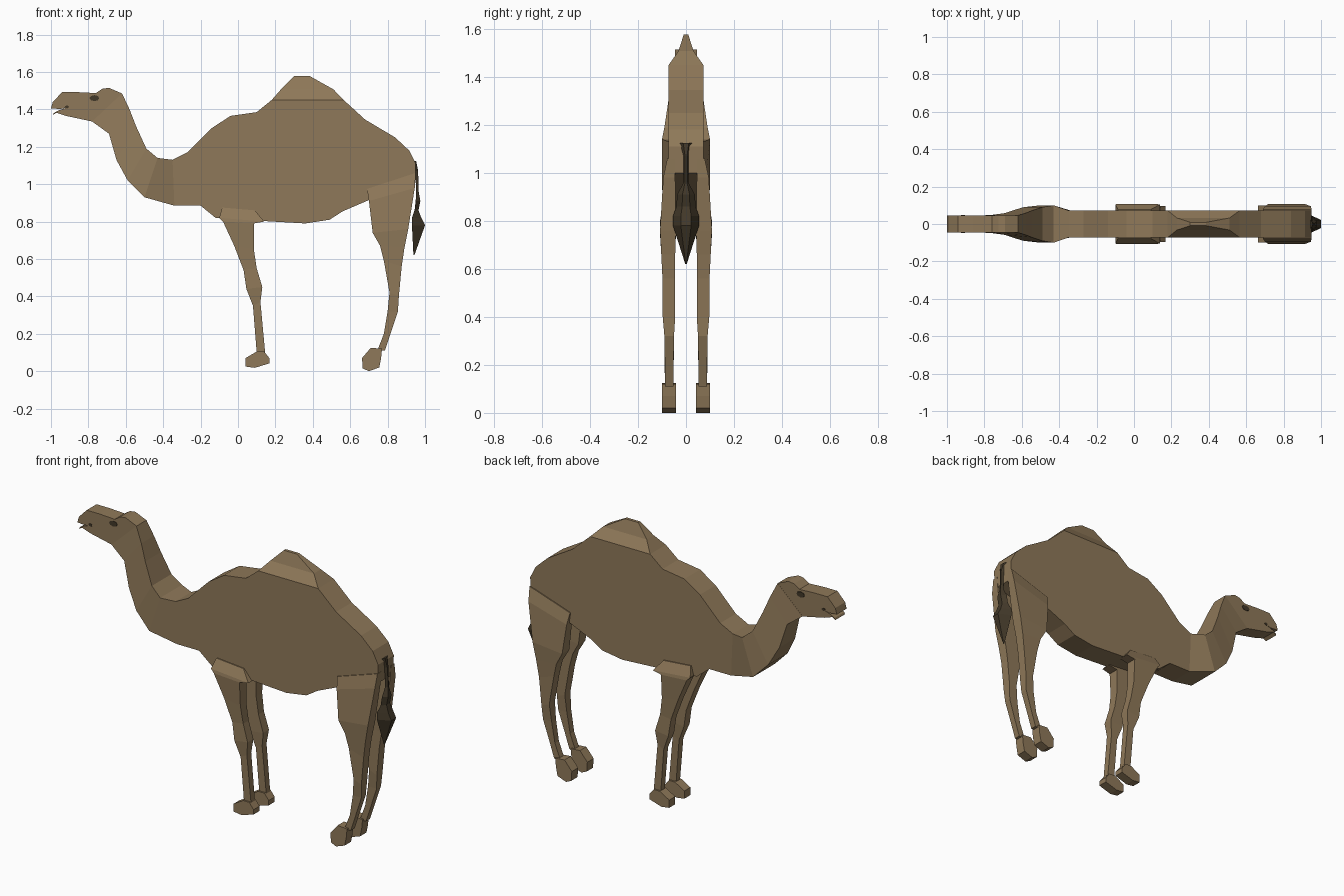
import bpy, bmesh, math


def material(name, rgb):
    m = bpy.data.materials.new(name)
    m.diffuse_color = (*rgb, 1)
    return m


TAN = material("tan_hide", (0.275, 0.19, 0.10))
DARK = material("dark_hair", (0.055, 0.04, 0.022))


def finish(name, bm, mat, mirror=False):
    bmesh.ops.recalc_face_normals(bm, faces=bm.faces)
    me = bpy.data.meshes.new(name)
    bm.to_mesh(me)
    bm.free()
    me.materials.append(mat)
    ob = bpy.data.objects.new(name, me)
    bpy.context.collection.objects.link(ob)
    if mirror:
        ob.modifiers.new("mirror", 'MIRROR').use_axis = (False, True, False)
    return ob


def loft(name, rings, mat, mirror=False):
    """Skin a list of equal-length point loops and cap both ends."""
    bm = bmesh.new()
    loops = [[bm.verts.new(p) for p in r] for r in rings]
    n = len(loops[0])
    for a, b in zip(loops, loops[1:]):
        for i in range(n):
            j = (i + 1) % n
            bm.faces.new((a[i], a[j], b[j], b[i]))
    bm.faces.new(loops[0])
    bm.faces.new(loops[-1][::-1])
    return finish(name, bm, mat, mirror)


def slab(name, outline, y0, y1, mat, mirror=False):
    """Side outline (x, z) extruded from y0 to y1."""
    return loft(name, [[(x, y, z) for x, z in outline] for y in (y0, y1)], mat, mirror)


# Torso
slab("torso", [
    (-.35, 1.13), (-.27, 1.17), (-.14, 1.30), (-.04, 1.365), (.10, 1.385),
    (.18, 1.45), (.565, 1.45), (.68, 1.345), (.84, 1.25), (.915, 1.18),
    (.95, 1.11), (.945, 1.0), (.70, .915), (.56, .855), (.49, .81),
    (.36, .79), (.10, .805), (-.12, .82), (-.20, .885), (-.34, .885)],
    -.072, .072, TAN)

# Hump narrowing to a ridge
loft("hump", [[(a, -w, z), (b, -w, z), (b, w, z), (a, w, z)] for a, b, z, w in [
    (.18, .565, 1.45, .072), (.23, .51, 1.507, .032), (.30, .385, 1.577, .009)]], TAN)

# Neck: top point, bottom point, half width
loft("neck", [[(tx, -w, tz), (tx, w, tz), (bx, w, bz), (bx, -w, bz)]
              for tx, tz, bx, bz, w in [
    (-.62, 1.485, -.78, 1.335, .046), (-.58, 1.40, -.69, 1.27, .058),
    (-.545, 1.31, -.65, 1.13, .072), (-.49, 1.19, -.59, 1.02, .09),
    (-.43, 1.14, -.50, .93, .10), (-.35, 1.13, -.34, .885, .072)]], TAN)

# Head with open mouth
slab("head", [
    (-1.0, 1.405), (-.99, 1.44), (-.94, 1.492), (-.86, 1.492), (-.76, 1.487),
    (-.725, 1.51), (-.69, 1.515), (-.62, 1.485), (-.60, 1.44), (-.70, 1.335),
    (-.78, 1.335), (-.92, 1.365), (-.97, 1.382), (-.99, 1.37), (-.985, 1.38),
    (-.965, 1.392), (-.92, 1.408), (-.95, 1.402)], -.045, .045, TAN)

# Eyes and nostrils as thin plates
def oval(name, cx, cz, rx, rz):
    pts = [(cx + rx * math.cos(i * math.pi / 4), cz + rz * math.sin(i * math.pi / 4))
           for i in range(8)]
    slab(name, pts, .044, .048, DARK, True)


oval("eyes", -.768, 1.46, .026, .016)
oval("nostrils", -.915, 1.413, .011, .008)


# Legs: front x, front z, back x, back z, inner y, outer y
def leg(name, rows):
    loft(name, [[(fx, yi, fz), (fx, yo, fz), (bx, yo, bz), (bx, yi, bz)]
                for fx, fz, bx, bz, yi, yo in rows], TAN, True)


leg("front_legs", [
    (-.085, .875, .09, .86, .05, .078), (-.10, .82, .14, .80, .045, .105),
    (-.08, .80, .085, .79, .045, .108), (-.02, .67, .085, .65, .045, .10),
    (.03, .54, .10, .55, .045, .095), (.045, .44, .13, .45, .045, .098),
    (.08, .35, .12, .37, .05, .09), (.10, .10, .145, .10, .052, .088)])
leg("hind_legs", [
    (.69, .975, .95, 1.06, .045, .078), (.70, .91, .945, .98, .045, .095),
    (.72, .74, .91, .76, .042, .108), (.76, .67, .89, .66, .045, .103),
    (.78, .59, .875, .56, .045, .098), (.81, .42, .86, .40, .045, .097),
    (.80, .32, .855, .32, .05, .09), (.78, .20, .815, .20, .052, .088),
    (.745, .11, .785, .11, .052, .088)])

# Feet
slab("front_feet", [(.04, .07), (.10, .105), (.14, .105), (.168, .07),
                    (.168, .042), (.09, .018), (.04, .025)], .042, .097, TAN, True)
slab("hind_feet", [(.663, .07), (.71, .125), (.77, .12), (.765, .07), (.755, .02),
                   (.70, 0), (.667, .015)], .042, .10, TAN, True)

# Tail with a dark tuft: front x, back x, z, half width
loft("tail", [[(a, -w, z), (b, -w * .4, z), (b, w * .4, z), (a, w, z)] for a, b, z, w in [
    (.94, .952, 1.125, .03), (.948, .963, 1.07, .01), (.952, .966, .96, .01),
    (.95, .975, .91, .037), (.944, .965, .86, .04), (.93, .98, .82, .054),
    (.93, 1.0, .78, .054), (.938, .943, .62, .003)]], DARK)
